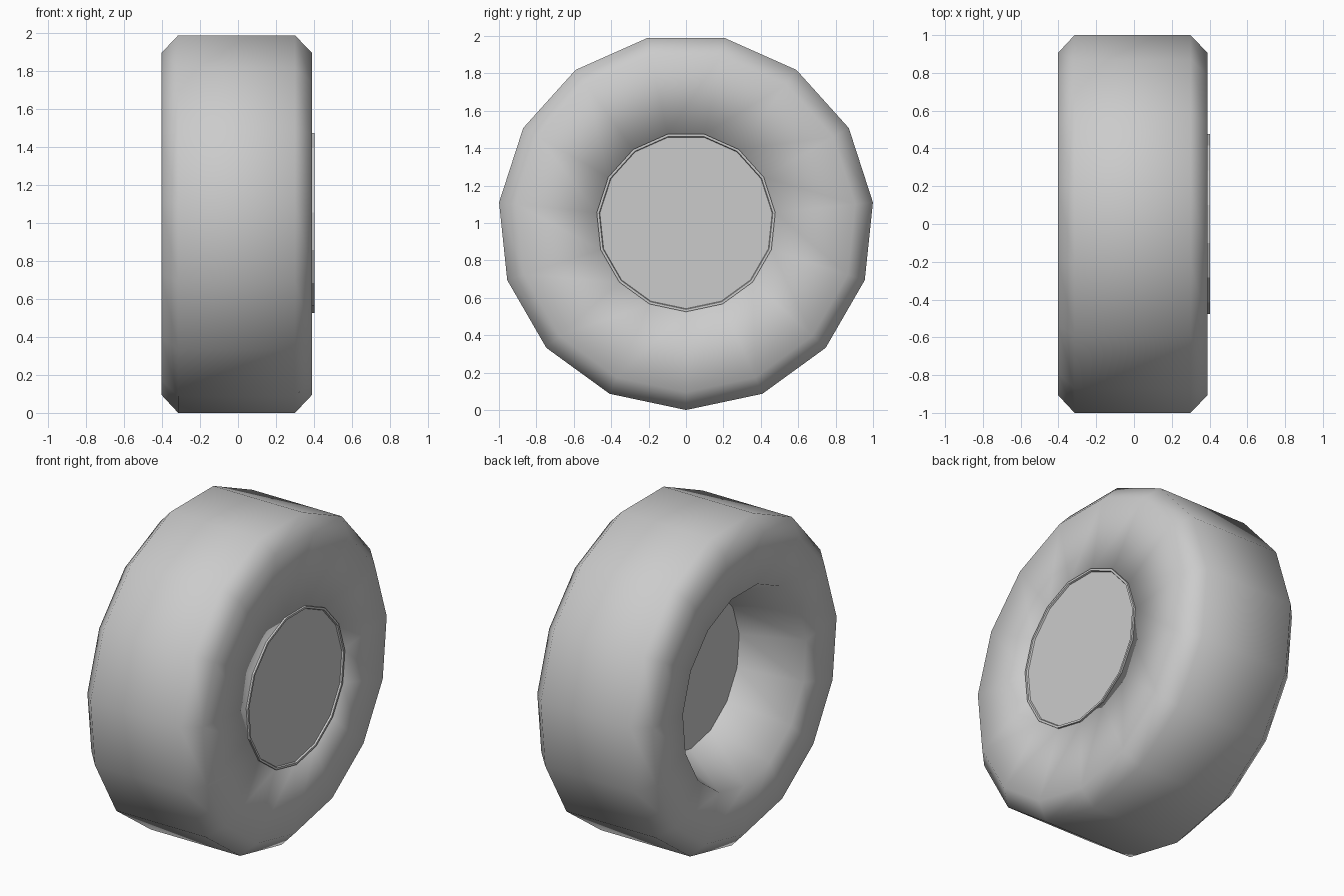
import bpy, bmesh
from math import sin, cos, radians

if "Cube" in bpy.data.objects:
    bpy.data.objects.remove(bpy.data.objects["Cube"])

SIDES = 15
CENTRE_Z = 1.005


def lathe(name, profile, cap_start=False, cap_end=False, smooth=True):
    """Revolve (x, radius) points about the wheel axle."""
    bm = bmesh.new()
    rings = []
    for x, r in profile:
        ring = []
        for i in range(SIDES):
            a = radians(360 / SIDES * i)
            ring.append(bm.verts.new((x, r * sin(a), CENTRE_Z - r * cos(a))))
        rings.append(ring)
    for a, b in zip(rings, rings[1:]):
        for i in range(SIDES):
            j = (i + 1) % SIDES
            bm.faces.new((a[i], a[j], b[j], b[i]))
    if cap_start:
        bm.faces.new(rings[0][::-1])
    if cap_end:
        bm.faces.new(rings[-1])
    bmesh.ops.recalc_face_normals(bm, faces=bm.faces)
    for f in bm.faces:
        f.smooth = smooth
    mesh = bpy.data.meshes.new(name)
    bm.to_mesh(mesh)
    bm.free()
    obj = bpy.data.objects.new(name, mesh)
    bpy.context.collection.objects.link(obj)
    return obj


# Tyre: chamfered tread, flat side walls, tapered recess on the inner side
lathe("tyre", [(-0.03, 0.48), (-0.403, 0.61), (-0.403, 0.91), (-0.315, 1.005),
               (0.30, 1.005), (0.39, 0.91), (0.39, 0.48), (0.30, 0.479),
               (-0.03, 0.479)])

# Hub: plugs the tyre, with a thin raised lip on the outer side
lathe("hub", [(-0.032, 0.48), (0.38, 0.48), (0.402, 0.48), (0.402, 0.467),
              (0.392, 0.463)], cap_start=True, cap_end=True, smooth=False)
